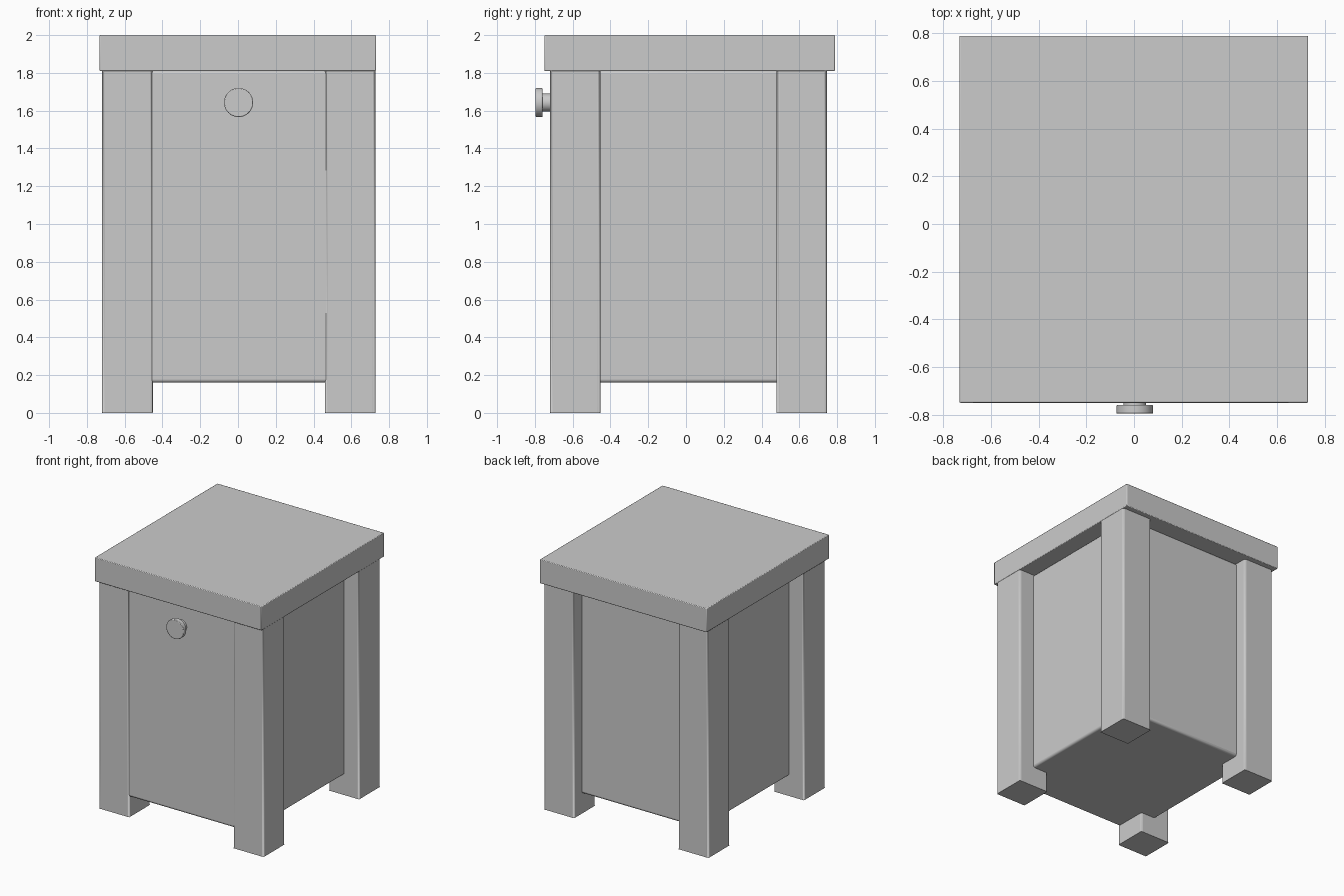
import bpy
import math

if "Cube" in bpy.data.objects:
    bpy.data.objects.remove(bpy.data.objects["Cube"])


def finish(obj, name, bevel=0.0, segments=3, angle=30):
    obj.name = name
    if bevel:
        mod = obj.modifiers.new("rounded_edges", "BEVEL")
        mod.width = bevel
        mod.segments = segments
    bpy.ops.object.shade_smooth_by_angle(angle=math.radians(angle))
    return obj


def box(name, lo, hi, bevel, segments=3):
    centre = [(a + b) / 2 for a, b in zip(lo, hi)]
    size = [b - a for a, b in zip(lo, hi)]
    bpy.ops.mesh.primitive_cube_add(size=1, location=centre)
    obj = bpy.context.object
    obj.scale = size
    bpy.ops.object.transform_apply(location=False, rotation=False, scale=True)
    return finish(obj, name, bevel, segments)


def disc(name, radius, y0, y1, bevel):
    # cylinder lying along y, in front of the door
    bpy.ops.mesh.primitive_cylinder_add(
        vertices=48, radius=radius, depth=y1 - y0,
        location=(0.003, (y0 + y1) / 2, 1.643),
        rotation=(math.pi / 2, 0, 0))
    return finish(bpy.context.object, name, bevel, 2)


# Table top
box("table_top", (-0.733, -0.75, 1.81), (0.731, 0.789, 2.0), 0.005, 2)

# Cabinet body: flush with the legs at the front, recessed on the other sides
box("cabinet_body", (-0.588, -0.715, 0.16), (0.597, 0.648, 1.812), 0.018)

# Four corner legs
for side, x in (("left", -0.72), ("right", 0.46)):
    for end, y in (("front", -0.72), ("back", 0.478)):
        leg = box(f"{end}_{side}_leg", (x, y, 0), (x + 0.269, y + 0.268, 1.812), 0)
        # round only the upright edges
        weights = leg.data.attributes.new("bevel_weight_edge", "FLOAT", "EDGE")
        verts = leg.data.vertices
        for edge in leg.data.edges:
            a, b = (verts[i].co for i in edge.vertices)
            weights.data[edge.index].value = 1.0 if abs(a.z - b.z) > 1 else 0.12
        mod = leg.modifiers.new("rounded_edges", "BEVEL")
        mod.limit_method = "WEIGHT"
        mod.width = 0.016
        mod.segments = 3

# Door knob
disc("knob_stem", 0.048, -0.765, -0.70, 0)
disc("knob_face", 0.077, -0.796, -0.76, 0.004)
